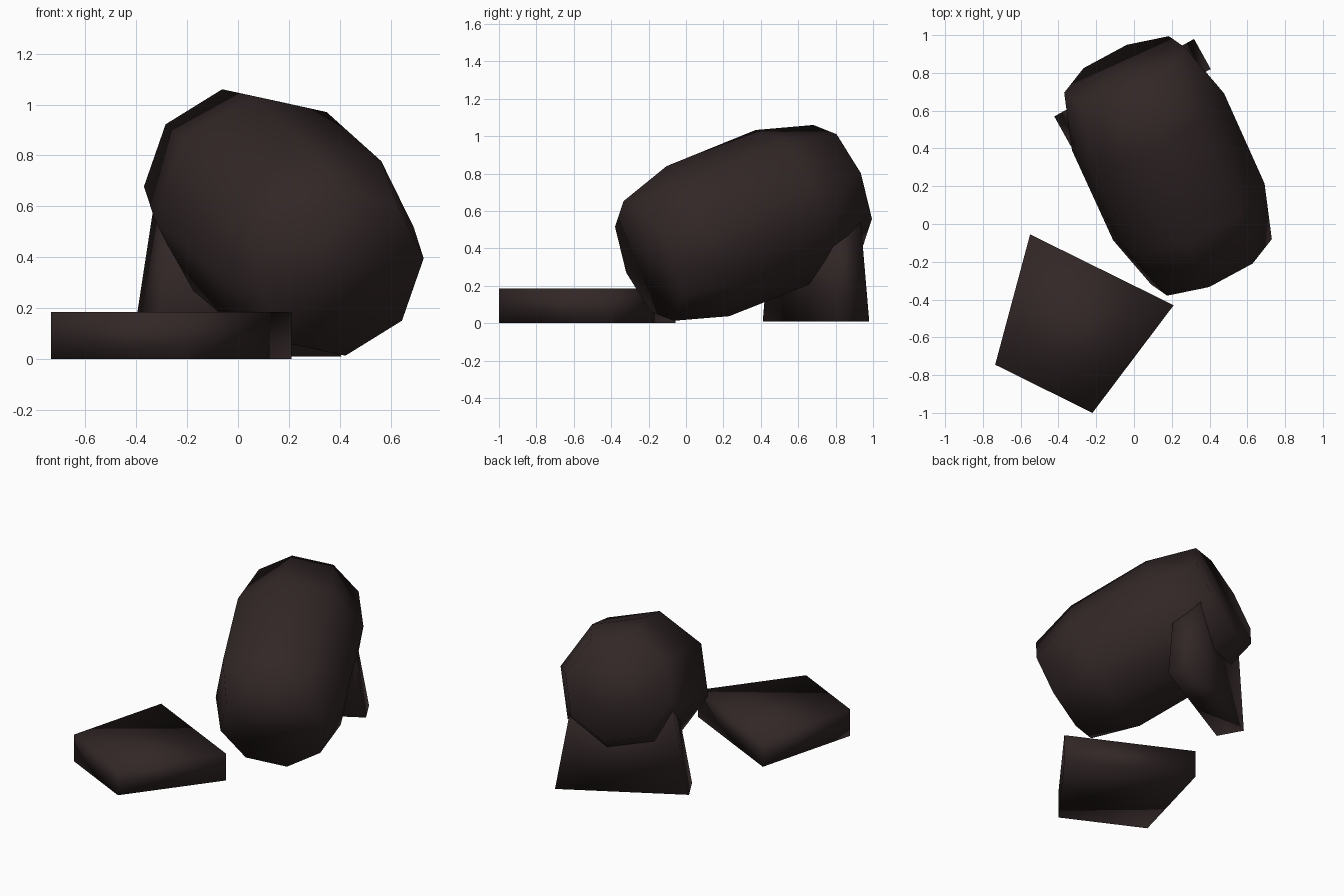
import bpy, math
from mathutils import Vector

if "Cube" in bpy.data.objects:
    bpy.data.objects.remove(bpy.data.objects["Cube"])

mat = bpy.data.materials.new("dark_brown")
mat.diffuse_color = (0.032, 0.020, 0.020, 1)
mat.use_nodes = True
mat.node_tree.nodes["Principled BSDF"].inputs["Base Color"].default_value = mat.diffuse_color


def loft(name, rings):
    """Skin a list of equal-length vertex rings and cap both ends."""
    n = len(rings[0])
    verts = [v for ring in rings for v in ring]
    faces = [tuple(reversed(range(n))),
             tuple(range(len(verts) - n, len(verts)))]
    for k in range(len(rings) - 1):
        for i in range(n):
            j = (i + 1) % n
            faces.append((k * n + i, k * n + j, (k + 1) * n + j, (k + 1) * n + i))
    me = bpy.data.meshes.new(name)
    me.from_pydata(verts, [], faces)
    me.materials.append(mat)
    for p in me.polygons:
        p.use_smooth = True
    ob = bpy.data.objects.new(name, me)
    bpy.context.collection.objects.link(ob)
    return ob


# Tilted eight-sided barrel: rings along a leaning axis
start, end = Vector((0.41, -0.20, 0.333)), Vector((-0.05, 0.815, 0.74))
axis = (end - start).normalized()
side = axis.cross(Vector((0, 0, 1))).normalized()
up = side.cross(axis)


def barrel_ring(t, r):
    c = start.lerp(end, t)
    ring = []
    for i in range(8):
        a = math.radians(11 + 45 * i)
        ring.append(c + side * (r * math.cos(a)) + up * (r * math.sin(a)))
    return ring[::-1]


loft("barrel", [barrel_ring(t, r) for t, r in
                ((0, 0.347), (0.26, 0.435), (0.73, 0.437), (1, 0.347))])

# Upright board under the raised end, narrowing upwards into the barrel
mid = Vector((-0.008, 0.695, 0))
across = Vector((0.875, 0.485, 0)).normalized()
depth = Vector((-0.485, 0.875, 0)).normalized()


def board_ring(z, half):
    return [mid + across * (sx * half) + depth * (sy * 0.091) + Vector((0, 0, z))
            for sx, sy in ((-1, -1), (1, -1), (1, 1), (-1, 1))]


loft("support_board", [board_ring(0.01, 0.423), board_ring(0.58, 0.323)])

# Flat tapered slab in front of the low end
outline = [(-0.735, -0.745), (-0.22, -1.0), (0.21, -0.43), (-0.55, -0.055)]
loft("front_slab", [[Vector((x, y, z)) for x, y in outline] for z in (0, 0.185)])
